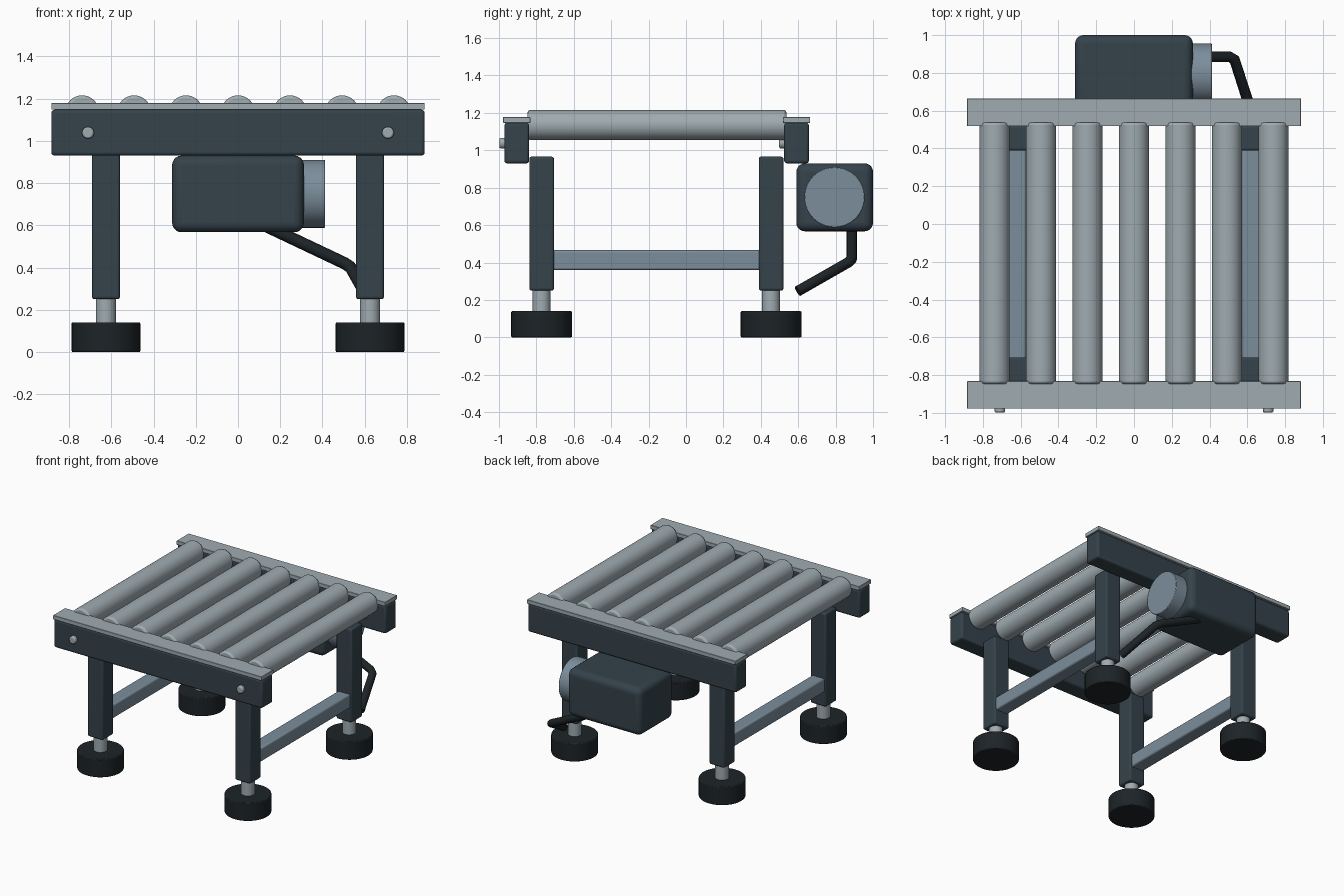
import bpy, math
from mathutils import Vector

if "Cube" in bpy.data.objects:
    bpy.data.objects.remove(bpy.data.objects["Cube"])


def material(name, rgb):
    m = bpy.data.materials.new(name)
    m.diffuse_color = (*rgb, 1)
    m.use_nodes = True
    m.node_tree.nodes["Principled BSDF"].inputs["Base Color"].default_value = m.diffuse_color
    return m


DARK = material("dark_paint", (0.035, 0.055, 0.07))
STEEL = material("steel", (0.35, 0.41, 0.44))
BLUE = material("blue_grey", (0.2, 0.27, 0.33))
RUBBER = material("rubber", (0.012, 0.017, 0.02))


def finish(ob, name, mat, bevel, segments=3):
    ob.name = name
    ob.data.materials.append(mat)
    bpy.ops.object.shade_smooth_by_angle(angle=math.radians(35))
    if bevel:
        b = ob.modifiers.new("Bevel", 'BEVEL')
        b.width, b.segments, b.limit_method = bevel, segments, 'ANGLE'
        b.angle_limit = math.radians(40)
    return ob


def box(name, x, y, z, mat, bevel=0.012, segments=3):
    """Box given as (min, max) ranges."""
    r = (x, y, z)
    bpy.ops.mesh.primitive_cube_add(size=1, location=[(a + b) / 2 for a, b in r])
    ob = bpy.context.object
    ob.scale = [b - a for a, b in r]
    bpy.ops.object.transform_apply(location=False, rotation=False, scale=True)
    return finish(ob, name, mat, bevel, segments)


def rod(name, start, end, radius, mat, bevel=0.006, sides=40):
    """Cylinder between two points."""
    a, b = Vector(start), Vector(end)
    bpy.ops.mesh.primitive_cylinder_add(vertices=sides, radius=radius, depth=(b - a).length,
                                        location=(a + b) / 2)
    ob = bpy.context.object
    ob.rotation_euler = (b - a).to_track_quat('Z', 'Y').to_euler()
    return finish(ob, name, mat, bevel, 2)


YC = -0.157  # centre line of the conveyor bed

# side rails, cover strips and axle bolts
for side, s in (("front", -1), ("back", 1)):
    y = YC + s * 0.748
    box(side + "_rail", (-0.884, 0.884), (y - 0.066, y + 0.066), (0.93, 1.147), DARK, 0.015)
    box(side + "_rail_cover", (-0.884, 0.884), (y - 0.073, y + 0.073), (1.147, 1.178), STEEL, 0.002, 1)
    for x in (-0.71, 0.71):
        rod(side + "_bolt", (x, y - 0.04, 1.038), (x, y - 0.093, 1.038), 0.028, STEEL, 0.008)

# rollers
for i in range(7):
    x = (i - 3) * 0.246
    rod("roller", (x, -0.848, 1.135), (x, 0.538, 1.135), 0.08, STEEL, 0.014, 48)

# legs with adjustable feet, and cross bars
for x in (-0.625, 0.625):
    for y in (YC - 0.615, YC + 0.612):
        box("leg", (x - 0.066, x + 0.066), (y - 0.066, y + 0.066), (0.25, 0.966), DARK)
        rod("foot_stem", (x, y, 0.12), (x, y, 0.27), 0.048, STEEL, 0)
        rod("foot_pad", (x, y, 0), (x, y, 0.14), 0.163, RUBBER)
    box("cross_bar", (x - 0.053, x + 0.053), (-0.72, 0.40), (0.36, 0.466), BLUE)

# motor with end cap
box("motor_housing", (-0.312, 0.312), (0.59, 1.0), (0.567, 0.93), DARK, 0.045, 5)
rod("motor_end_cap", (0.2, 0.794, 0.749), (0.412, 0.794, 0.749), 0.161, BLUE, 0.004, 48)

# power cable
curve = bpy.data.curves.new("power_cable", 'CURVE')
curve.dimensions = '3D'
curve.bevel_depth, curve.bevel_resolution, curve.use_fill_caps = 0.029, 4, True
path = [(0.10, 0.886, 0.612), (0.505, 0.886, 0.42), (0.532, 0.87, 0.402), (0.62, 0.598, 0.247)]
spline = curve.splines.new('POLY')
spline.points.add(len(path) - 1)
for p, co in zip(spline.points, path):
    p.co = (*co, 1)
curve.materials.append(RUBBER)
bpy.context.collection.objects.link(bpy.data.objects.new("power_cable", curve))
